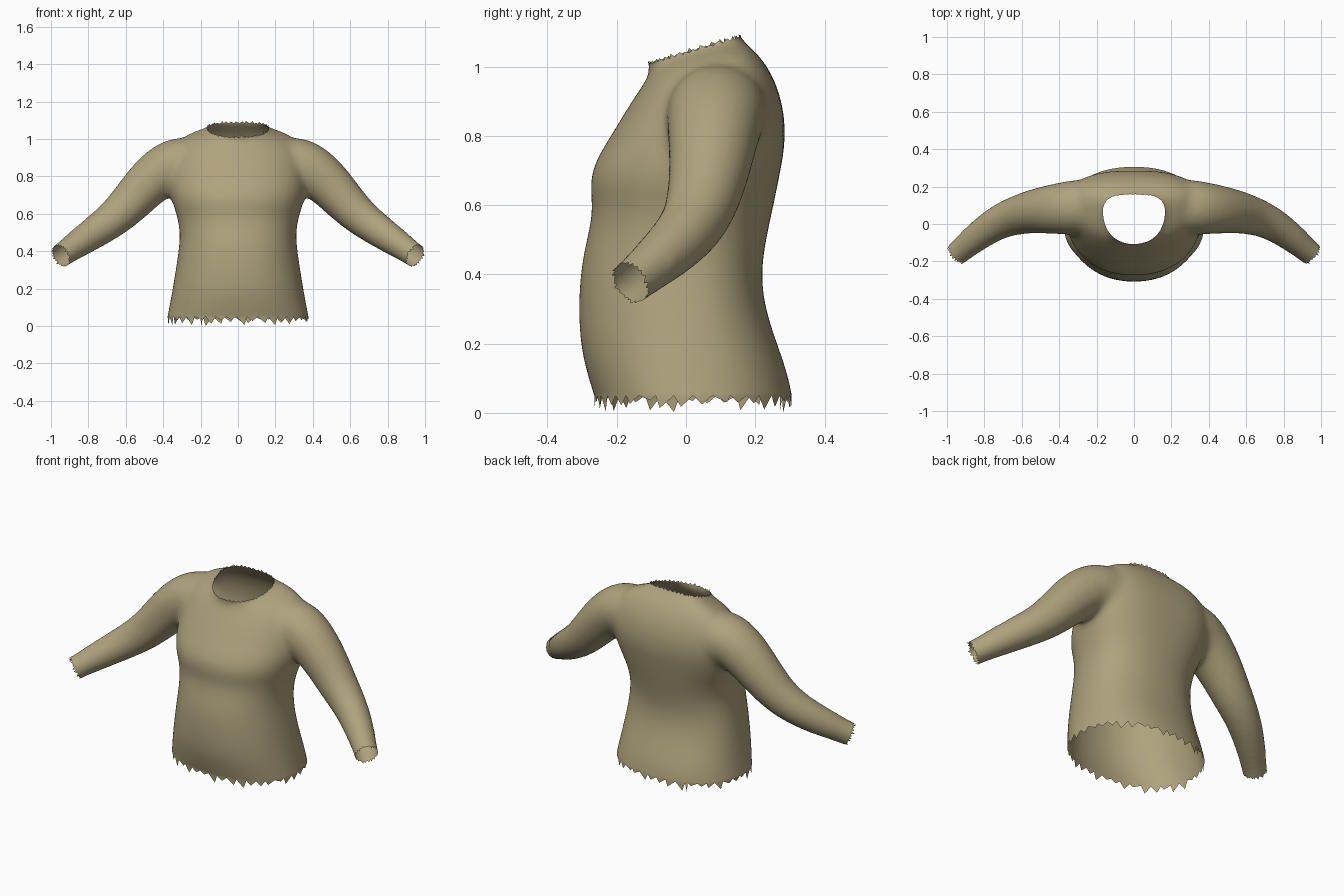
import bpy, bmesh, math, random
from mathutils import Vector

random.seed(4)
old = bpy.data.objects.get("Cube")
if old:
    bpy.data.objects.remove(old)

mat = bpy.data.materials.new("khaki cloth")
mat.use_nodes = True
KHAKI = (0.43, 0.365, 0.205, 1)
mat.diffuse_color = KHAKI
mat.node_tree.nodes["Principled BSDF"].inputs["Base Color"].default_value = KHAKI


def loft(bm, rings):
    """Skin a closed tube over rings of points."""
    loops = [[bm.verts.new(p) for p in ring] for ring in rings]
    n = len(loops[0])
    for a, b in zip(loops, loops[1:]):
        for i in range(n):
            j = (i + 1) % n
            bm.faces.new((a[i], a[j], b[j], b[i]))
    bm.faces.new(loops[0][::-1])
    bm.faces.new(loops[-1])


def oval(z, half, front, back, widest=0, square=2.3, tilt=0, n=32):
    """Rounded section, squarer at the back and rising towards it by the tilt."""
    ring = []
    for i in range(n):
        c, s = math.cos(math.tau * i / n), math.sin(math.tau * i / n)
        power, depth = (square, back - widest) if s > 0 else (2.2, widest - front)
        y = widest + depth * math.copysign(abs(s) ** (2 / power), s)
        ring.append((half * math.copysign(abs(c) ** (2 / power), c), y, z + tilt * y))
    return ring


def tube_rings(path, n=20):
    pts = [Vector(p[:3]) for p in path]
    rings = []
    for i, p in enumerate(pts):
        d = (pts[min(i + 1, len(pts) - 1)] - pts[max(i - 1, 0)]).normalized()
        u = d.cross(Vector((0, 1, 0))).normalized()
        v = d.cross(u)
        rings.append([p + path[i][3] * (u * math.cos(math.tau * k / n) + v * math.sin(math.tau * k / n))
                      for k in range(n)])
    return rings


# Body sections: height, half width, front, back, widest depth, back squareness, tilt
body = [(-.1, .42, -.22, .328), (0, .388, -.25, .316), (.1, .37, -.284, .301), (.2, .351, -.309, .264),
        (.3, .335, -.311, .23), (.4, .319, -.309, .216), (.5, .31, -.289, .232),
        (.59, .327, -.266, .252, .01, 2.4), (.65, .35, -.283, .264, .02, 2.5), (.72, .367, -.27, .278, .04, 2.6),
        (.8, .372, -.218, .291, .07, 2.7, 0), (.89, .36, -.17, .28, .09, 2.8, .05),
        (.96, .33, -.13, .242, .1, 2.8, .15), (1.003, .275, -.104, .198, .09, 2.8, .22),
        (1.025, .19, -.1, .17, .085, 2.8, .27), (1.04, .145, -.113, .15, .08, 3, .29),
        (1.1, .135, -.122, .142, .08, 3, .29), (1.2, .135, -.13, .138, .08, 3, .29)]
# Sleeve path: x, y, z, radius
sleeve = [(.14, .1, .83, .13), (.24, .098, .862, .145), (.33, .088, .873, .149), (.42, .08, .822, .138),
          (.52, .071, .724, .123), (.62, .05, .61, .108), (.72, .015, .532, .095), (.82, -.052, .465, .084),
          (.9, -.118, .41, .072), (.95, -.162, .374, .066), (1.04, -.24, .31, .065)]

bm = bmesh.new()
loft(bm, [oval(*s) for s in body])
for side in (1, -1):
    loft(bm, tube_rings([(side * x, y, z, r) for x, y, z, r in sleeve]))
bmesh.ops.recalc_face_normals(bm, faces=bm.faces)
mesh = bpy.data.meshes.new("shirt")
bm.to_mesh(mesh)
bm.free()
shirt = bpy.data.objects.new("shirt", mesh)
bpy.context.collection.objects.link(shirt)

# Fuse body and sleeves into one soft skin
shirt.modifiers.new("round", 'SUBSURF').levels = 2
fuse = shirt.modifiers.new("fuse", 'REMESH')
fuse.mode = 'VOXEL'
fuse.voxel_size = 0.014
soft = shirt.modifiers.new("soften", 'SMOOTH')
soft.factor = 0.5
soft.iterations = 28
bpy.context.view_layer.update()
bm = bmesh.new()
bm.from_object(shirt, bpy.context.evaluated_depsgraph_get())
shirt.modifiers.clear()


def torn_opening(point, normal, spacing, low, high):
    """Cut the skin open at a plane and add ragged teeth along the edge."""
    point, normal = Vector(point), Vector(normal).normalized()
    bmesh.ops.bisect_plane(bm, geom=bm.verts[:] + bm.edges[:] + bm.faces[:], plane_co=point,
                           plane_no=normal, clear_outer=True)
    on_plane = lambda v: abs((v.co - point).dot(normal)) < 1e-4
    bmesh.ops.remove_doubles(bm, verts=[v for v in bm.verts if on_plane(v)], dist=0.004)
    rim = {e for e in bm.edges if e.is_boundary and all(on_plane(v) for v in e.verts)}
    while rim:
        edge = rim.pop()
        chain = [edge.verts[0], edge.verts[1]]
        while True:
            nxt = next((e for e in chain[-1].link_edges if e in rim), None)
            if nxt is None:
                break
            rim.remove(nxt)
            chain.append(nxt.other_vert(chain[-1]))
        run, length = [chain[0]], 0
        for v in chain[1:]:
            length += (v.co - run[-1].co).length
            run.append(v)
            if length >= spacing or v is chain[-1]:
                base = run[0].co.lerp(run[-1].co, random.uniform(.2, .8))
                tip = bm.verts.new(base + normal * random.uniform(low, high))
                bm.faces.new(run + [tip])
                run, length = [v], 0


# Hem, neck and cuffs
torn_opening((0, 0, .05), (0, 0, -1), .045, .012, .05)
torn_opening((0, -.1, 1.008), (0, -.28, .96), .016, .005, .014)
for side in (1, -1):
    torn_opening((side * .943, -.156, .379), (side * .67, -.6, -.42), .014, .008, .02)

bmesh.ops.recalc_face_normals(bm, faces=bm.faces)
bm.to_mesh(mesh)
bm.free()
mesh.materials.clear()
mesh.materials.append(mat)
for poly in mesh.polygons:
    poly.material_index = 0
    poly.use_smooth = True
